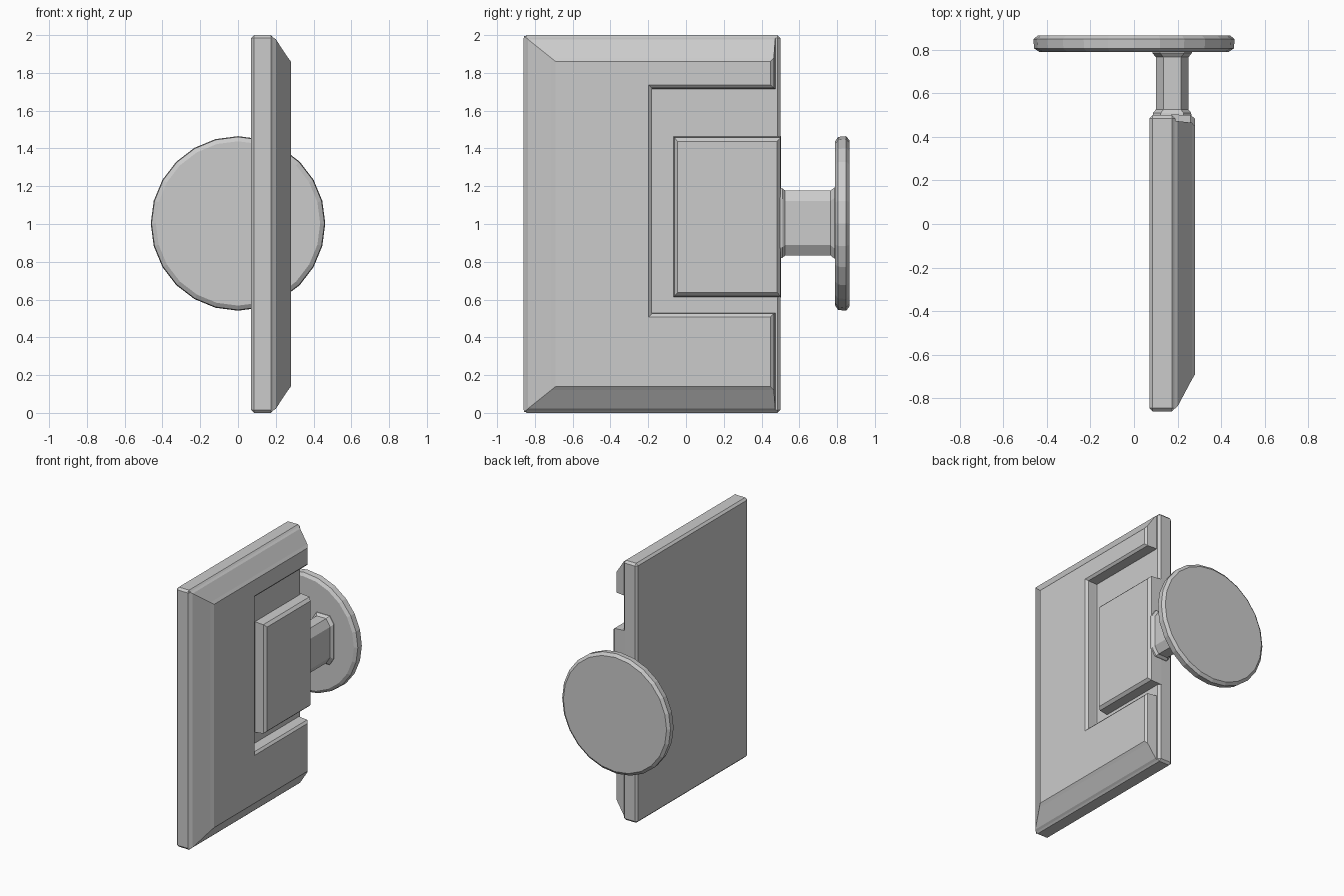
import bpy, bmesh, math

if "Cube" in bpy.data.objects:
    bpy.data.objects.remove(bpy.data.objects["Cube"])


def loft(name, rings, bevel=0.0):
    """Skin a closed solid through matching rings of 3D points."""
    bm = bmesh.new()
    rows = [[bm.verts.new(p) for p in ring] for ring in rings]
    n = len(rows[0])
    for a, b in zip(rows, rows[1:]):
        for i in range(n):
            j = (i + 1) % n
            bm.faces.new((a[i], a[j], b[j], b[i]))
    bm.faces.new(rows[0][::-1])
    bm.faces.new(rows[-1])
    bmesh.ops.recalc_face_normals(bm, faces=bm.faces)
    me = bpy.data.meshes.new(name)
    bm.to_mesh(me)
    bm.free()
    ob = bpy.data.objects.new(name, me)
    bpy.context.collection.objects.link(ob)
    if bevel:
        mod = ob.modifiers.new("edge_bevel", 'BEVEL')
        mod.width, mod.segments = bevel, 1
    return ob


def rect(x, y0, y1, z0, z1):
    return [(x, y0, z0), (x, y1, z0), (x, y1, z1), (x, y0, z1)]


def c_shape(x, front, edge, inner, end, gap):
    """Outline of the raised frame: a rectangle with a slot open to the back."""
    lo, hi = 1.122 - gap, 1.122 + gap
    pts = [(front, edge), (end, edge), (end, lo), (inner, lo),
           (inner, hi), (end, hi), (end, 2 - edge), (front, 2 - edge)]
    return [(x, y, z) for y, z in pts]


# Flat back slab
loft("back_slab", [rect(0.07, -0.86, 0.50, 0.0, 2.0),
                   rect(0.19, -0.86, 0.50, 0.0, 2.0)], 0.016)

# Raised frame with wide sloped outer edges
loft("raised_frame", [c_shape(0.175, -0.857, 0.004, -0.178, 0.475, 0.592),
                      c_shape(0.20, -0.837, 0.022, -0.18, 0.472, 0.595),
                      c_shape(0.265, -0.715, 0.12, -0.18, 0.465, 0.597),
                      c_shape(0.28, -0.69, 0.14, -0.198, 0.447, 0.614)])

# Raised block inside the slot
loft("centre_block", [rect(0.17, -0.068, 0.502, 0.612, 1.465),
                      rect(0.26, -0.062, 0.50, 0.618, 1.458),
                      rect(0.28, -0.045, 0.483, 0.637, 1.438)])


# Stem with chamfered corners, flared where it meets block and disc
def stem_ring(y, grow):
    w, h, cx, cz = 0.075 + grow, 0.172 + grow, 0.035, 0.055
    pts = [(w, h - cz), (w - cx, h), (cx - w, h), (-w, h - cz)]
    pts += [(-a, -b) for a, b in pts]
    return [(0.175 + a, y, 1.005 + b) for a, b in pts]


loft("stem", [stem_ring(y, g) for y, g in
              [(0.48, 0.016), (0.51, 0.012), (0.525, 0.0),
               (0.765, 0.0), (0.785, 0.016), (0.80, 0.016)]])


# Round disc with a softened rim
def disc_ring(y, r, sides=24):
    return [(r * math.cos(2 * math.pi * i / sides), y,
             1.003 + r * math.sin(2 * math.pi * i / sides)) for i in range(sides)]


loft("disc", [disc_ring(y, r) for y, r in
              [(0.79, 0.435), (0.805, 0.458), (0.848, 0.462), (0.865, 0.44)]])
